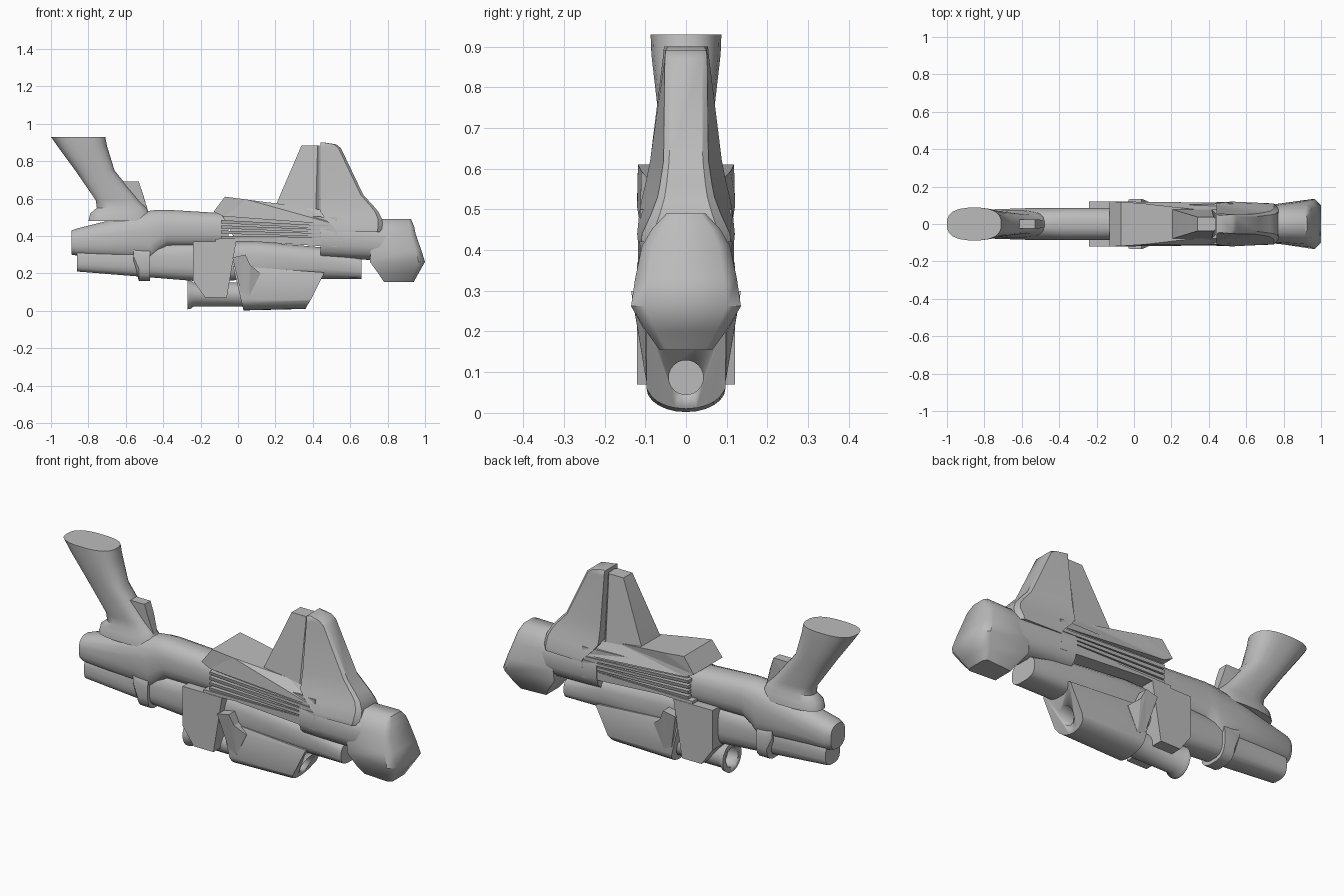
import bpy, bmesh, math

grey = bpy.data.materials.new("plain grey")
grey.diffuse_color = (0.5, 0.5, 0.5, 1)


def finish(name, bm, angle=35):
    bmesh.ops.recalc_face_normals(bm, faces=bm.faces)
    me = bpy.data.meshes.new(name)
    bm.to_mesh(me)
    bm.free()
    ob = bpy.data.objects.new(name, me)
    bpy.context.collection.objects.link(ob)
    me.materials.append(grey)
    bpy.ops.object.select_all(action='DESELECT')
    ob.select_set(True)
    bpy.context.view_layer.objects.active = ob
    if angle:
        bpy.ops.object.shade_smooth_by_angle(angle=math.radians(angle))
    return ob


def loft(name, rings, angle=35):
    """Skin a list of equal-length point rings and cap the ends."""
    bm = bmesh.new()
    vs = [[bm.verts.new(p) for p in r] for r in rings]
    n = len(vs[0])
    for a, b in zip(vs, vs[1:]):
        for i in range(n):
            j = (i + 1) % n
            bm.faces.new((a[i], a[j], b[j], b[i]))
    caps = [bm.faces.new(vs[0]), bm.faces.new(vs[-1])]
    bmesh.ops.triangulate(bm, faces=caps)
    return finish(name, bm, angle)


def oval(n, p):
    """Unit superellipse: p=2 round, larger is boxier."""
    out = []
    for i in range(n):
        t = 2 * math.pi * (i + 0.5) / n
        c, s = math.cos(t), math.sin(t)
        out.append((math.copysign(abs(c) ** (2 / p), c), math.copysign(abs(s) ** (2 / p), s)))
    k = max(u for u, _ in out)
    return [(u / k, v / k) for u, v in out]


def along_x(name, secs, n=20, p=2.3, angle=35):
    """Sections (x, z low, z high, half width)."""
    return loft(name, [[(x, u * w, (a + b) / 2 + v * (b - a) / 2) for u, v in oval(n, p)]
                       for x, a, b, w in secs], angle)


def along_z(name, secs, n=20, p=2.6):
    """Sections (z, x low, x high, half width)."""
    return loft(name, [[((a + b) / 2 + u * (b - a) / 2, v * w, z) for u, v in oval(n, p)]
                       for z, a, b, w in secs])


def tapered(name, secs, angle=35):
    """Stacked trapezoids (z, x back, x front, half width back, half width front), corners cut."""
    rings = []
    for z, a, b, w, f in secs:
        c = 0.25 * min(f, b - a)
        rings.append([(a, -w, z), (b - c, -f, z), (b, -f + c, z),
                      (b, f - c, z), (b - c, f, z), (a, w, z)])
    return loft(name, rings, angle)


def prism(name, pts, y0=None, angle=0):
    """Profile points (x, z, half width); one-sided plates pass an inner y."""
    sides = [(-1, 1)] if y0 is None else [(-1, None), (1, None)]
    bm = bmesh.new()
    for s, o in sides:
        va = [bm.verts.new((x, s * w, z)) for x, z, w in pts]
        vb = [bm.verts.new((x, w if o else s * y0, z)) for x, z, w in pts]
        for i in range(len(pts)):
            j = (i + 1) % len(pts)
            bm.faces.new((va[i], va[j], vb[j], vb[i]))
        caps = [bm.faces.new(va), bm.faces.new(vb)]
        bmesh.ops.triangulate(bm, faces=caps)
    return finish(name, bm, angle)


def cut(ob, cutter):
    cutter.hide_render = True
    m = ob.modifiers.new("cut", 'BOOLEAN')
    m.operation, m.object, m.solver = 'DIFFERENCE', cutter, 'EXACT'
    bpy.ops.object.select_all(action='DESELECT')
    ob.select_set(True)
    bpy.context.view_layer.objects.active = ob
    bpy.ops.object.modifier_apply(modifier=m.name)
    bpy.data.objects.remove(cutter, do_unlink=True)


# grip and trigger
along_z("grip", [(0.48, -0.80, -0.46, 0.075), (0.52, -0.79, -0.47, 0.07),
                 (0.55, -0.755, -0.49, 0.055), (0.59, -0.76, -0.53, 0.055),
                 (0.75, -0.87, -0.66, 0.07), (0.88, -0.965, -0.70, 0.085),
                 (0.93, -1.0, -0.71, 0.087)])
prism("trigger", [(-0.66, 0.69, 0.025), (-0.53, 0.69, 0.025), (-0.51, 0.63, 0.025),
                  (-0.48, 0.53, 0.015), (-0.64, 0.55, 0.025)])

# rear housing, tube and lower barrel
along_x("rear_housing", [(-0.89, 0.30, 0.43, 0.06), (-0.86, 0.295, 0.44, 0.075),
                         (-0.56, 0.27, 0.515, 0.085), (-0.47, 0.25, 0.535, 0.085),
                         (-0.43, 0.30, 0.54, 0.085), (-0.38, 0.34, 0.54, 0.085),
                         (-0.05, 0.34, 0.52, 0.085)], n=16, p=2.6)
along_x("lower_barrel", [(-0.86, 0.21, 0.33, 0.06), (-0.24, 0.16, 0.37, 0.075),
                         (0.10, 0.165, 0.37, 0.085), (0.44, 0.17, 0.34, 0.085),
                         (0.66, 0.17, 0.28, 0.08)], n=16, p=3)
along_x("barrel_band", [(-0.56, 0.26, 0.36, 0.08), (-0.53, 0.16, 0.36, 0.085),
                        (-0.47, 0.16, 0.36, 0.085)], n=16, p=3)

# ribbed receiver: core, top cover, side ribs
prism("receiver_core", [(-0.09, 0.52, 0.088), (0.53, 0.50, 0.112), (0.53, 0.345, 0.112),
                        (-0.02, 0.39, 0.088)])
prism("top_cover", [(-0.13, 0.53, 0.12), (-0.07, 0.61, 0.118), (0.05, 0.594, 0.11),
                    (0.35, 0.555, 0.075), (0.50, 0.53, 0.08), (0.53, 0.46, 0.113),
                    (-0.08, 0.505, 0.12)])
for i in range(4):
    za, zb = 0.485 - 0.028 * i, 0.452 - 0.02 * i
    prism("side_rib_%d" % (i + 1), [(-0.09, za, 0.112), (0.53, zb, 0.115),
                                    (0.53, zb - 0.016, 0.115), (-0.09, za - 0.017, 0.108)])
prism("receiver_base", [(-0.12, 0.385, 0.118), (0.53, 0.39, 0.115), (0.53, 0.34, 0.113),
                        (0.0, 0.375, 0.116), (-0.12, 0.365, 0.118)])

# sight fins
tapered("rear_fin", [(0.50, 0.18, 0.435, 0.085, 0.085), (0.56, 0.20, 0.435, 0.08, 0.075),
                     (0.885, 0.34, 0.435, 0.037, 0.037)], 20)
tapered("front_fin", [(0.42, 0.53, 0.77, 0.118, 0.11), (0.44, 0.52, 0.775, 0.12, 0.108),
                      (0.49, 0.47, 0.77, 0.115, 0.085), (0.53, 0.44, 0.75, 0.108, 0.07),
                      (0.56, 0.44, 0.725, 0.10, 0.064), (0.62, 0.44, 0.67, 0.088, 0.055),
                      (0.87, 0.44, 0.55, 0.057, 0.052), (0.89, 0.44, 0.525, 0.055, 0.05),
                      (0.90, 0.44, 0.46, 0.054, 0.045)])

# neck and muzzle head
along_x("neck", [(0.44, 0.28, 0.50, 0.118), (0.60, 0.275, 0.48, 0.112),
                 (0.80, 0.27, 0.46, 0.10)], n=16, p=2.8)
tapered("muzzle_head", [(0.155, 0.78, 0.94, 0.055, 0.065), (0.20, 0.75, 0.965, 0.08, 0.098),
                        (0.262, 0.705, 1.0, 0.095, 0.135), (0.33, 0.71, 0.978, 0.10, 0.125),
                        (0.41, 0.72, 0.95, 0.095, 0.108), (0.45, 0.74, 0.942, 0.08, 0.085),
                        (0.49, 0.765, 0.925, 0.045, 0.048)], 50)

# underslung mount block
prism("mount_block", [(-0.24, 0.37, 0.12), (-0.24, 0.16, 0.12), (-0.175, 0.07, 0.12),
                      (-0.06, 0.07, 0.12), (-0.03, 0.25, 0.12), (-0.01, 0.37, 0.12)])

# underslung tube with open flared end
rear = along_x("under_tube", [(-0.27, 0.008, 0.164, 0.078), (-0.255, 0.01, 0.162, 0.076),
                              (-0.235, 0.024, 0.15, 0.063), (0.05, 0.024, 0.15, 0.063)], p=2)
cut(rear, along_x("tube_cutter", [(-0.30, 0.036, 0.136, 0.05), (-0.21, 0.036, 0.136, 0.05)], p=2))

# underslung body: U section with slanted ends and a bore
u_sec = [(0.09, 0.24), (0.097, 0.20), (0.097, 0.06)]
u_sec += [(0.097 * math.cos(t), 0.06 - 0.058 * math.sin(t))
          for t in [math.pi * k / 12 for k in range(1, 12)]]
u_sec += [(-0.097, 0.06), (-0.097, 0.20), (-0.09, 0.24)]
body = loft("under_body", [[(0.03 - 0.24 * z, y, z) for y, z in u_sec],
                           [(0.36 + 0.5 * min(z, 0.2), y, min(z, 0.205) + 0.008 * (z < 0.05))
                            for y, z in u_sec]])
cut(body, along_x("bore_cutter", [(0.30, 0.045, 0.129, 0.042), (0.60, 0.045, 0.129, 0.042)], p=2))

# flared lugs that hook the body to the receiver
prism("side_lugs", [(-0.03, 0.285, 0.132), (0.04, 0.30, 0.135), (0.065, 0.245, 0.125),
                    (0.12, 0.20, 0.10), (0.06, 0.08, 0.098), (0.015, 0.10, 0.099)], y0=0.06)
